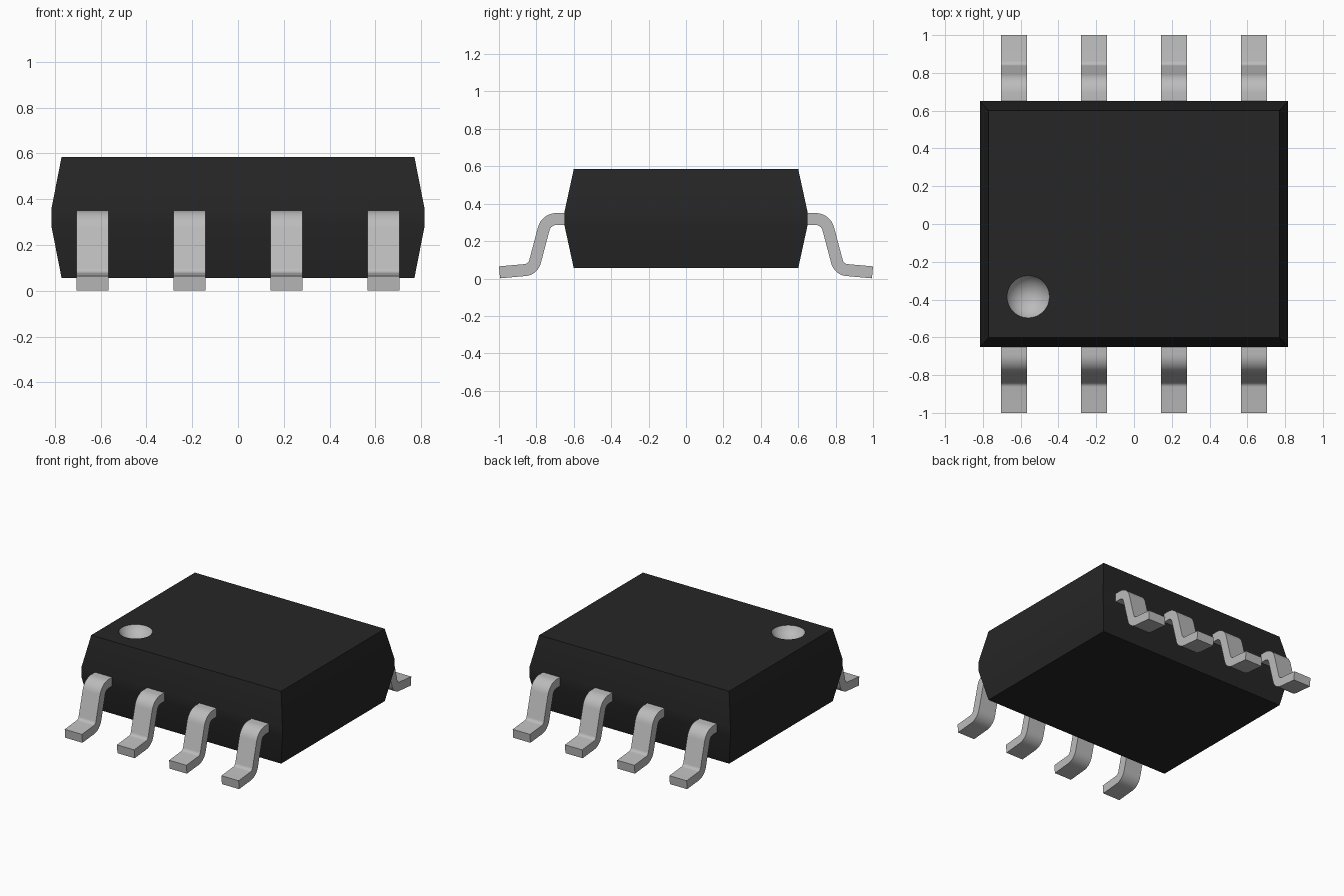
import bpy, bmesh, math
from mathutils import Vector

if "Cube" in bpy.data.objects:
    bpy.data.objects.remove(bpy.data.objects["Cube"], do_unlink=True)


def material(name, color):
    m = bpy.data.materials.new(name)
    m.use_nodes = True
    m.diffuse_color = color
    m.node_tree.nodes["Principled BSDF"].inputs["Base Color"].default_value = color
    return m


black = material("black plastic", (0.019, 0.019, 0.019, 1))
metal = material("grey metal", (0.5, 0.5, 0.5, 1))


def finish(bm, name, mats):
    bmesh.ops.recalc_face_normals(bm, faces=bm.faces[:])
    mesh = bpy.data.meshes.new(name)
    bm.to_mesh(mesh)
    bm.free()
    for m in mats:
        mesh.materials.append(m)
    mesh.shade_smooth()
    mesh.set_sharp_from_angle(angle=math.radians(30))
    return mesh


def add(name, mesh):
    ob = bpy.data.objects.new(name, mesh)
    bpy.context.scene.collection.objects.link(ob)
    return ob


def bridge(bm, a, b):
    n = len(a)
    return [bm.faces.new((a[i], a[(i + 1) % n], b[(i + 1) % n], b[i])) for i in range(n)]


# Body: stacked rectangles (z, half width, half depth)
bm = bmesh.new()
rings = []
for z, hx, hy in [(0.055, 0.77, 0.60), (0.285, 0.815, 0.65),
                  (0.355, 0.815, 0.65), (0.585, 0.77, 0.60)]:
    rings.append([bm.verts.new((sx * hx, sy * hy, z))
                  for sx, sy in ((-1, -1), (1, -1), (1, 1), (-1, 1))])
bm.faces.new(rings[0])
for a, b in zip(rings, rings[1:]):
    bridge(bm, a, b)

# Pin-one dimple: spherical bowl sunk into the top face
CX, CY, TOP, RIM, DEPTH, SEG, STEPS = -0.56, -0.385, 0.585, 0.112, 0.07, 48, 8
sphere_r = (RIM ** 2 + DEPTH ** 2) / (2 * DEPTH)
cap = math.asin(RIM / sphere_r)
bowl = []
for k in range(STEPS, 0, -1):
    t = cap * k / STEPS
    r = sphere_r * math.sin(t)
    z = TOP - DEPTH + sphere_r * (1 - math.cos(t))
    bowl.append([bm.verts.new((CX + r * math.cos(2 * math.pi * i / SEG),
                               CY + r * math.sin(2 * math.pi * i / SEG), z))
                 for i in range(SEG)])
bowl_faces = []
for a, b in zip(bowl, bowl[1:]):
    bowl_faces += bridge(bm, a, b)
bowl_faces.append(bm.faces.new(bowl[-1]))
for f in bowl_faces:
    f.material_index = 1

# Top face between the body outline and the dimple rim
edges = [bm.edges.get((loop[i], loop[(i + 1) % len(loop)]))
         for loop in (rings[-1], bowl[0]) for i in range(len(loop))]
bmesh.ops.triangle_fill(bm, edges=edges, use_beauty=True)
add("body", finish(bm, "body", [black, metal]))


# Lead: bent strip with rounded corners, as a (y, z) centreline
def fillet(p, c, q, radius, n=8):
    d1, d2 = (c - p).normalized(), (q - c).normalized()
    turn = d1.angle(d2)
    start = c - d1 * radius * math.tan(turn / 2)
    side = (d2 - d1 * d1.dot(d2)).normalized()
    centre = start + side * radius
    return [(centre + (d1 * math.sin(turn * i / n) - side * math.cos(turn * i / n)) * radius,
             d1 * math.cos(turn * i / n) + side * math.sin(turn * i / n))
            for i in range(n + 1)]


THICK, WIDTH = 0.064, 0.14
p = [Vector(v) for v in ((0.60, 0.318), (0.747, 0.318), (0.818, 0.049), (0.997, 0.033))]
path = [(p[0], (p[1] - p[0]).normalized())]
path += fillet(p[0], p[1], p[2], 0.07)
path += fillet(p[1], p[2], p[3], 0.06)
path.append((p[3], (p[3] - p[2]).normalized()))

bm = bmesh.new()
sections = []
for c, d in path:
    nrm = Vector((-d.y, d.x)) * THICK / 2
    sections.append([bm.verts.new((sx * WIDTH / 2, -(c + s * nrm).x, (c + s * nrm).y))
                     for sx, s in ((-1, -1), (1, -1), (1, 1), (-1, 1))])
for a, b in zip(sections, sections[1:]):
    bridge(bm, a, b)
bm.faces.new(sections[0])
bm.faces.new(sections[-1])
lead = finish(bm, "lead", [metal])

# Four leads on the front, four turned round on the back
for side, angle in (("front", 0), ("back", math.pi)):
    for i in range(4):
        ob = add(f"{side}_lead_{i + 1}", lead)
        ob.location.x = (i - 1.5) * 0.4235
        ob.rotation_euler.z = angle
